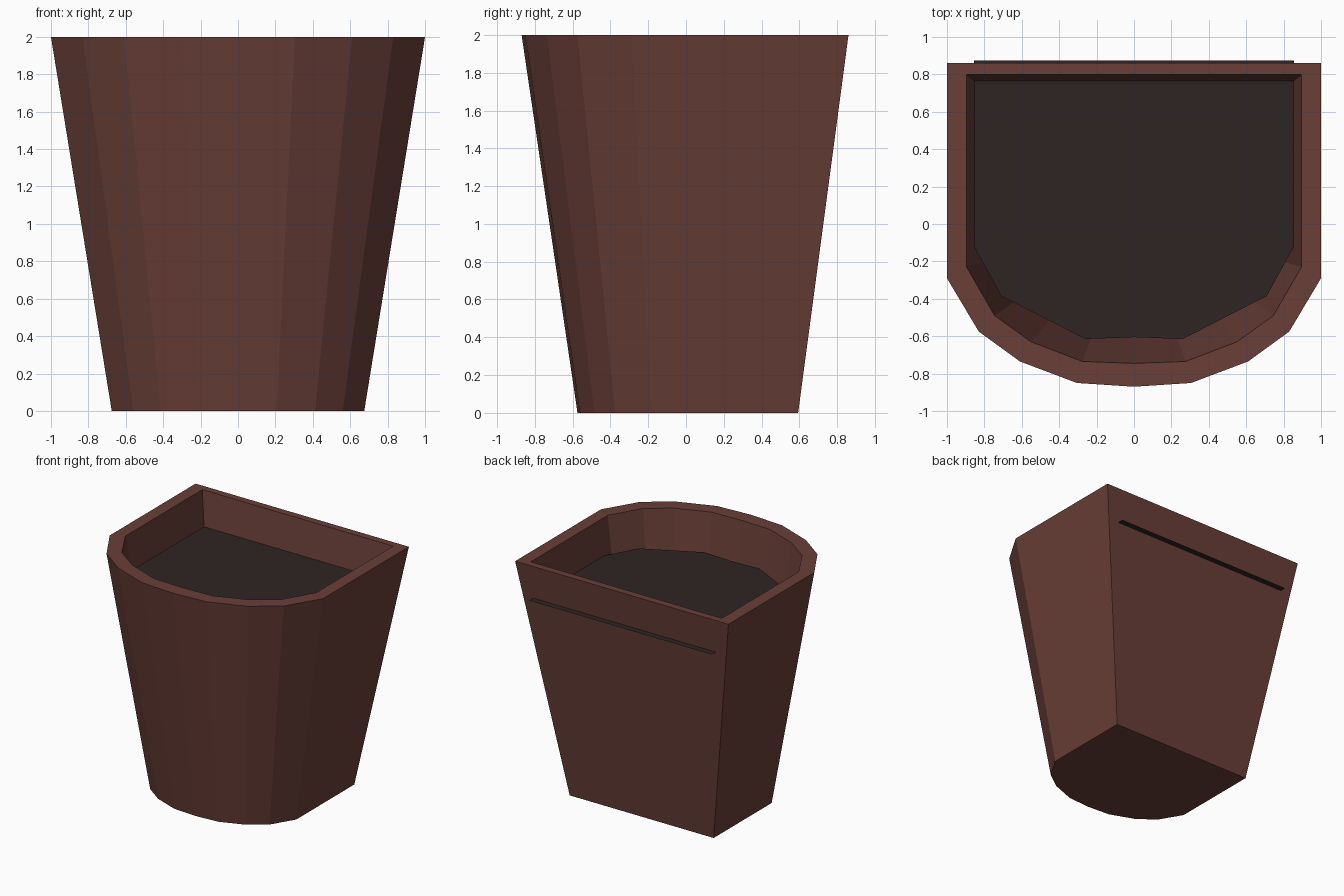
import bpy
import bmesh

cube = bpy.data.objects.get("Cube")
if cube:
    bpy.data.objects.remove(cube, do_unlink=True)


def make_material(name, rgb):
    mat = bpy.data.materials.new(name)
    mat.use_nodes = True
    mat.diffuse_color = (*rgb, 1)
    mat.node_tree.nodes["Principled BSDF"].inputs["Base Color"].default_value = (*rgb, 1)
    return mat


def mirrored(half):
    """Close a right-hand half outline (back to front) into a full loop."""
    return half + [(-x, y) for x, y in reversed(half) if x > 0]


def make_object(name, bm, mat):
    bmesh.ops.recalc_face_normals(bm, faces=bm.faces)
    mesh = bpy.data.meshes.new(name)
    bm.to_mesh(mesh)
    bm.free()
    mesh.materials.append(mat)
    obj = bpy.data.objects.new(name, mesh)
    bpy.context.collection.objects.link(obj)
    return obj


clay = make_material("brown clay", (0.142, 0.049, 0.039))
earth = make_material("dark soil", (0.028, 0.0185, 0.0175))

HEIGHT, TAPER, SHIFT = 2.0, 0.675, 0.013


def ring(bm, outline, z):
    """Add the outline at height z, narrowed towards the base."""
    t = 1 - z / HEIGHT
    s = 1 - (1 - TAPER) * t
    return [bm.verts.new((x * s, y * s + SHIFT * t, z)) for x, y in outline]


# Pot: D-shaped tapered wall with a flat rim and a hollow inside
outer = mirrored([(1, .86), (1, -.29), (.83, -.575), (.61, -.735), (.305, -.85), (0, -.87)])
inner = mirrored([(.895, .8), (.895, -.23), (.745, -.49), (.55, -.63), (.275, -.735), (0, -.745)])

bm = bmesh.new()
rings = [ring(bm, outer, 0), ring(bm, outer, HEIGHT),
         ring(bm, inner, HEIGHT), ring(bm, inner, 0.1)]
n = len(outer)
for a, b in zip(rings, rings[1:]):
    for i in range(n):
        j = (i + 1) % n
        bm.faces.new((a[i], a[j], b[j], b[i]))
bm.faces.new(rings[0])
bm.faces.new(rings[-1])
make_object("pot", bm, clay)

# Soil: flat sheet that pokes slightly through the back wall
bm = bmesh.new()
sheet = mirrored([(.855, .875), (.855, -.12), (.71, -.385), (.26, -.615), (0, -.605)])
face = bm.faces.new([bm.verts.new((x, y, 1.71)) for x, y in sheet])
face.normal_update()
if face.normal.z < 0:
    face.normal_flip()
mesh = bpy.data.meshes.new("soil")
bm.to_mesh(mesh)
bm.free()
mesh.materials.append(earth)
bpy.context.collection.objects.link(bpy.data.objects.new("soil", mesh))
